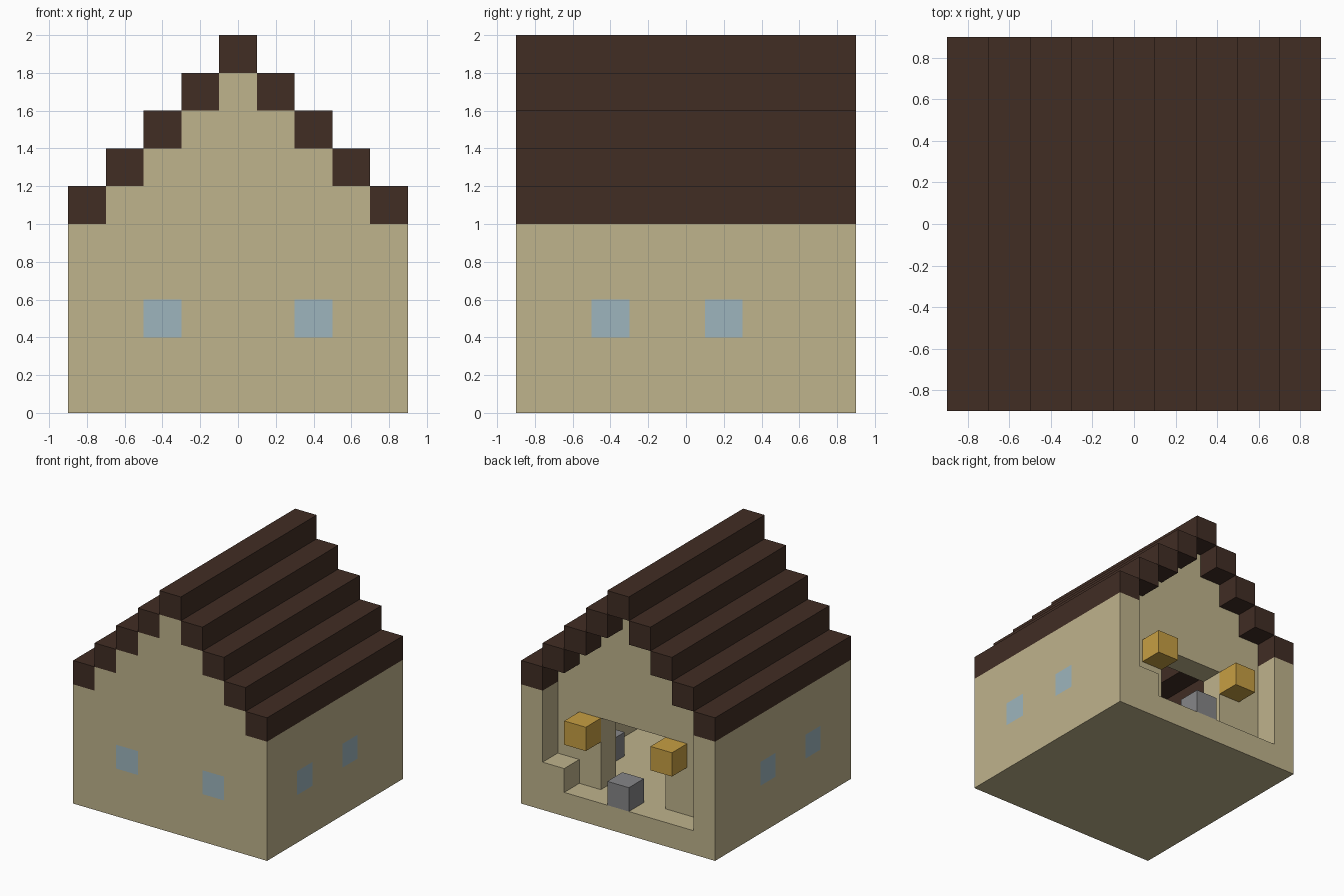
import bpy
import bmesh
from mathutils import Vector

cube = bpy.data.objects.get("Cube")
if cube:
    bpy.data.objects.remove(cube, do_unlink=True)

U = 0.2            # block size
H = 0.9            # half width of the house


def material(name, rgb):
    """Flat material from an 8-bit colour, stored as linear values."""
    lin = [((c / 255 + 0.055) / 1.055) ** 2.4 for c in rgb]
    mat = bpy.data.materials.new(name)
    mat.use_nodes = True
    mat.diffuse_color = (*lin, 1)
    bsdf = mat.node_tree.nodes["Principled BSDF"]
    bsdf.inputs["Base Color"].default_value = (*lin, 1)
    bsdf.inputs["Roughness"].default_value = 0.9
    return mat


PLASTER = material("sand_plaster", (191, 179, 140))
ROOF = material("dark_brown_roof", (65, 45, 36))
GLASS = material("pale_blue_glass", (157, 181, 189))
LAMP = material("golden_lamp", (199, 159, 67))
STONE = material("grey_stone", (134, 134, 136))


def box(name, x, y, z, mat, windows=(), axis=0):
    """Box from x, y, z ranges; windows are ranges along axis, cut as glass faces."""
    lo, hi = (Vector(c) for c in zip(x, y, z))
    bm = bmesh.new()
    bmesh.ops.create_cube(bm, size=1)
    for v in bm.verts:
        v.co = (lo + hi) / 2 + Vector(a * b for a, b in zip(v.co, hi - lo))
    if windows:
        cuts = [(axis, edge) for w in windows for edge in w]
        cuts += [(2, 2 * U), (2, 3 * U)]
        for ax, pos in cuts:
            point, normal = Vector(), Vector()
            point[ax], normal[ax] = pos, 1
            bmesh.ops.bisect_plane(bm, geom=bm.verts[:] + bm.edges[:] + bm.faces[:],
                                   plane_co=point, plane_no=normal)
        for f in bm.faces:
            c = f.calc_center_median()
            in_row = 2 * U < c.z < 3 * U
            across = abs(f.normal[1 - axis]) > 0.9
            if in_row and across and any(a < c[axis] < b for a, b in windows):
                f.material_index = 1
    mesh = bpy.data.meshes.new(name)
    bm.to_mesh(mesh)
    bm.free()
    mesh.materials.append(mat)
    if windows:
        mesh.materials.append(GLASS)
    obj = bpy.data.objects.new(name, mesh)
    bpy.context.collection.objects.link(obj)
    return obj


SIDES = ((-1, "right"), (1, "left"))


def span(side, a, b):
    """Range from a to b, mirrored to the given side."""
    return tuple(sorted((side * a, side * b)))


def gable(name, y):
    """Stepped courses that close the roof end."""
    for n in range(4):
        w = H - U * (n + 1)
        box(f"{name}_course_{n + 1}", (-w, w), y, (1 + n * U, 1 + (n + 1) * U), PLASTER)


# Floor and outer walls
FRONT = (-H, -H + U)
PORCH = (H - U, H)
BACK = (H - 2 * U, H - U)
box("floor", (-H + U, H - U), (-H + U, H), (0, U), PLASTER)
box("front_wall", (-H, H), FRONT, (0, 1), PLASTER,
    windows=[span(s, 0.3, 0.5) for s, _ in SIDES])
for s, label in SIDES:
    box(f"{label}_wall", span(s, H - U, H), (-H + U, H), (0, 1), PLASTER,
        windows=[(-0.5, -0.3), (0.1, 0.3)], axis=1)

# Recessed back wall with a wide doorway
for s, label in SIDES:
    box(f"{label}_door_jamb", span(s, 0.3, H - U), BACK, (U, 4 * U), PLASTER)
box("door_lintel", (-H + U, H - U), BACK, (4 * U, 1), PLASTER)
gable("front_gable", FRONT)
gable("back_gable", BACK)

# Stepped roof beams and ridge
for n in range(4):
    for s, label in SIDES:
        box(f"{label}_roof_beam_{n + 1}", span(s, H - U * (n + 1), H - U * n), (-H, H),
            (1 + n * U, 1 + (n + 1) * U), ROOF)
box("roof_ridge", (-U / 2, U / 2), (-H, H), (2 - U, 2), ROOF)

# Porch lamps, step, bench and indoor stove
for s, label in SIDES:
    box(f"{label}_porch_lamp", span(s, 0.3, 0.5), PORCH, (3 * U, 4 * U), LAMP)
box("door_step", (-U / 2, U / 2), PORCH, (U, 2 * U), STONE)
box("porch_bench", (0.5, 0.7), PORCH, (U, 2 * U), PLASTER)
box("indoor_stove", (0.5, 0.7), (0.1, 0.3), (U, 2 * U), STONE)
